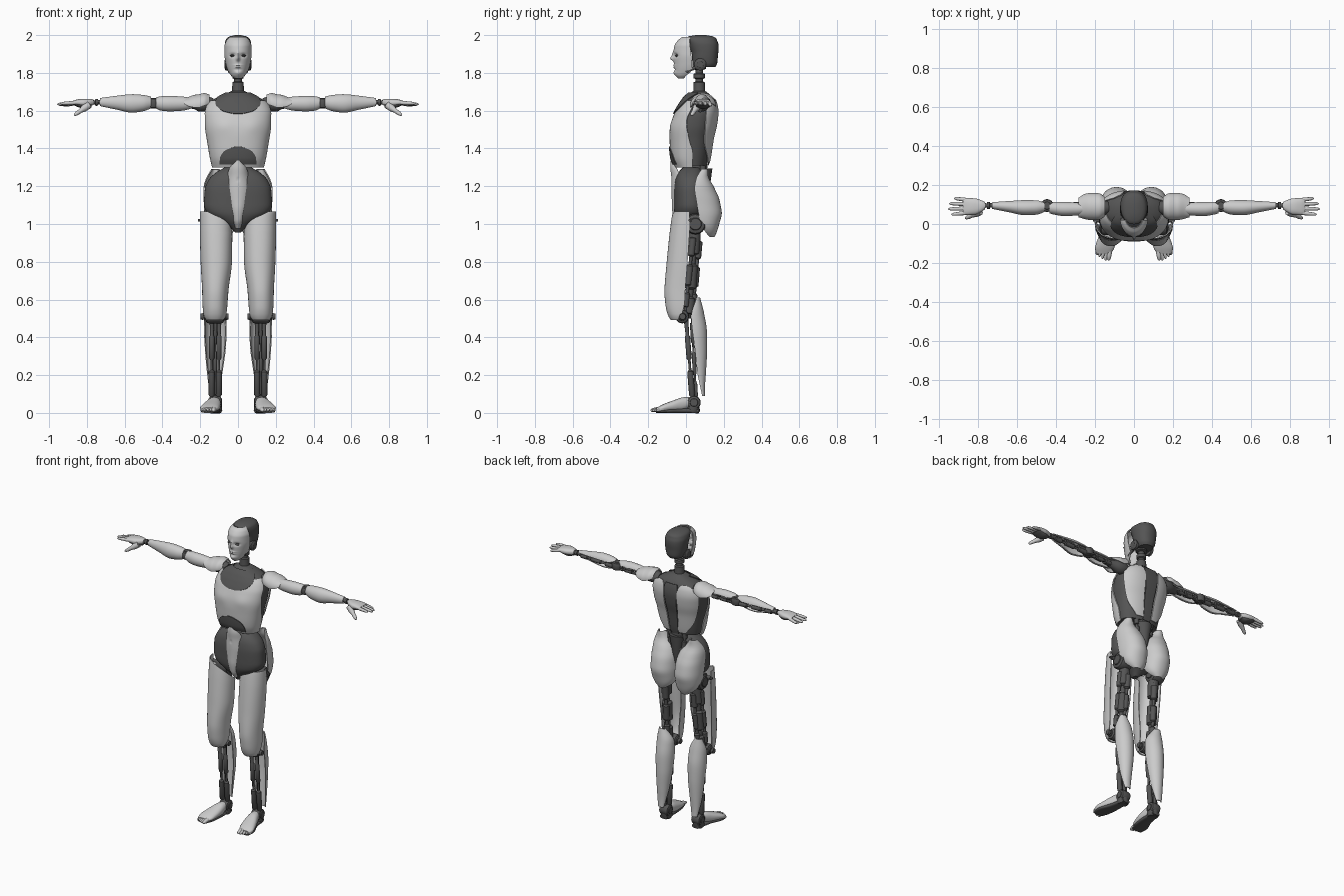
import bpy, bmesh
from math import sin, cos, radians, exp, copysign
from mathutils import Vector

DARK = bpy.data.materials.new("dark_grey")
DARK.diffuse_color = (0.09, 0.09, 0.09, 1)


def finish(name, verts, faces, dark, mirror, thick=0):
    me = bpy.data.meshes.new(name)
    me.from_pydata(verts, [], faces)
    if not thick:
        bm = bmesh.new()
        bm.from_mesh(me)
        bmesh.ops.recalc_face_normals(bm, faces=bm.faces)
        bm.to_mesh(me)
        bm.free()
    ob = bpy.data.objects.new(name, me)
    bpy.context.collection.objects.link(ob)
    if dark:
        me.materials.append(DARK)
    if thick:
        s = ob.modifiers.new("shell", "SOLIDIFY")
        s.thickness, s.offset = thick, -1
    if mirror:
        ob.modifiers.new("pair", "MIRROR").use_mirror_merge = False
    bpy.ops.object.select_all(action='DESELECT')
    ob.select_set(True)
    bpy.context.view_layer.objects.active = ob
    bpy.ops.object.convert(target='MESH')
    bpy.ops.object.shade_smooth_by_angle(angle=radians(40))
    return ob


def at(keys, t):
    """Smooth, overshoot-free interpolation of key rows (t, values...)."""
    i = 0
    while i < len(keys) - 2 and t > keys[i + 1][0]:
        i += 1
    slope = lambda k, c: (keys[k + 1][c] - keys[k][c]) / (keys[k + 1][0] - keys[k][0])

    def tangent(k, c):
        if k == 0 or k == len(keys) - 1:
            return slope(min(k, len(keys) - 2), c)
        a, b = slope(k - 1, c), slope(k, c)
        return 2 * a * b / (a + b) if a * b > 0 else 0
    h = keys[i + 1][0] - keys[i][0]
    u = (t - keys[i][0]) / h
    return [(2*u**3 - 3*u*u + 1) * keys[i][c] + (3*u*u - 2*u**3) * keys[i + 1][c]
            + h * ((u**3 - 2*u*u + u) * tangent(i, c) + (u**3 - u*u) * tangent(i + 1, c))
            for c in range(1, len(keys[0]))]


def skin(name, body, window=None, axis='z', dark=False, mirror=False,
         grow=0, n=28, m=20, p=2, bumps=()):
    """Loft of ellipses (t, centre a, centre b, radius a, radius b); a window (t, angle, angle) cuts a shell."""
    span = window or body
    t0, t1 = span[0][0], span[-1][0]
    cols = n + 1 if window else n
    verts = []
    for i in range(m + 1):
        t = t0 + (t1 - t0) * i / m
        ca, cb, ra, rb = at(body, t)
        a0, a1 = at(window, t) if window else (0, 360)
        for j in range(cols):
            g = radians(a0 + (a1 - a0) * j / n)
            a = ca + (ra + grow) * copysign(abs(cos(g)) ** (2 / p), cos(g))
            b = cb + (rb + grow) * copysign(abs(sin(g)) ** (2 / p), sin(g))
            v = {'z': (a, b, t), 'x': (t, a, b), 'y': (a, t, b)}[axis]
            for bx, bz, sx, sz, d in bumps:
                k = d * exp(-((v[0] - bx) / sx) ** 2 - ((v[2] - bz) / sz) ** 2)
                v = (v[0], v[1] + k, v[2])
            verts.append(v)
    faces = [(i*cols + j, i*cols + (j+1) % cols, (i+1)*cols + (j+1) % cols, (i+1)*cols + j)
             for i in range(m) for j in range(n)]
    if not window:
        faces += [tuple(range(n))[::-1], tuple(range(m * n, m * n + n))]
    return finish(name, verts, faces, dark, mirror, 0.006 if window else 0)


def rod(name, p, q, prof, dark=True, mirror=True, n=16):
    """Turned part along p-q; profile of (fraction, radius)."""
    p, q = Vector(p), Vector(q)
    rot = (q - p).to_track_quat('Z', 'Y')
    verts = [p.lerp(q, f) + rot @ Vector((r * cos(6.28319 * j / n), r * sin(6.28319 * j / n), 0))
             for f, r in prof for j in range(n)]
    k = len(prof)
    faces = [(i*n + j, i*n + (j+1) % n, (i+1)*n + (j+1) % n, (i+1)*n + j)
             for i in range(k - 1) for j in range(n)]
    faces += [tuple(range(n))[::-1], tuple(range((k - 1) * n, k * n))]
    return finish(name, verts, faces, dark, mirror)


def disc(name, c, d, r, mirror=True):
    c, d = Vector(c), Vector(d)
    rod(name, c - d, c + d, [(0, r*.55), (.05, r*.6), (.1, r*.9), (.2, r), (.8, r), (.9, r*.9), (.95, r*.6), (1, r*.55)], mirror=mirror, n=24)


SLEEVE = [(0, .4), (.05, .45), (.06, 1), (.28, 1), (.3, .5), (.4, .5), (.42, .95), (.66, .95), (.68, .5), (.76, .5), (.78, .9), (.94, .9), (.95, .45), (1, .4)]
sleeve = lambda r: [(f, r * s) for f, s in SLEEVE]
FINGER = [(0, .8), (.3, 1), (.6, .9), (.85, .75), (.96, .45), (1, .1)]
finger = lambda r: [(f, r * s) for f, s in FINGER]

# Head: face mask, skull cap, ears
face = [(1.77, 0, -.012, .018, .03), (1.785, 0, .0, .036, .055), (1.81, 0, .025, .053, .085), (1.85, 0, .03, .065, .093),
        (1.9, 0, .03, .072, .096), (1.94, 0, .03, .072, .092), (1.97, 0, .03, .063, .075), (1.99, 0, .03, .045, .05)]
skin("face_mask", face, [(1.77, -180, 0), (1.82, -182, 2), (1.9, -178, -2), (1.99, -170, -10)], n=64, m=64, bumps=[
    (0, 1.875, .009, .012, -.016), (0, 1.895, .007, .018, -.008), (.029, 1.893, .015, .01, .011), (-.029, 1.893, .015, .01, .011),
    (0, 1.84, .02, .004, -.006), (0, 1.829, .017, .004, -.006), (0, 1.8, .02, .012, -.007), (0, 1.816, .02, .006, .003)])
for s in (-1, 1):
    skin("eye", [(1.885, s*.029, -.045, .008, .006), (1.891, s*.029, -.05, .014, .009), (1.897, s*.029, -.045, .008, .006)], dark=True, m=6, n=16)
skin("skull_cap", [(1.83, 0, .1, .045, .055), (1.85, 0, .1, .058, .065), (1.9, 0, .1, .067, .07), (1.95, 0, .092, .07, .08),
                   (1.98, 0, .08, .062, .082), (1.995, 0, .078, .04, .06), (2.0, 0, .078, .015, .025)], dark=True, p=2.3, m=28)
disc("ear_disc", (.058, .075, 1.845), (.014, 0, 0), .032)
rod("jaw_hinge", (.052, .07, 1.84), (.045, .0, 1.805), [(0, .012), (1, .007)])
rod("neck", (0, .07, 1.64), (0, .07, 1.86), [(0, .05), (.1, .036), (.3, .031), (.5, .03), (.52, .02), (.58, .02), (.6, .03), (.7, .03),
                                           (.72, .02), (.8, .02), (.82, .035), (1, .035)], mirror=False, n=24)

# Torso: dark body with light plates over it
torso = [(1.31, 0, .03, .135, .085), (1.35, 0, .025, .145, .1), (1.45, 0, .029, .162, .112), (1.52, 0, .04, .175, .118),
         (1.58, 0, .053, .178, .113), (1.63, 0, .064, .163, .098), (1.665, 0, .07, .125, .08), (1.69, 0, .07, .07, .055), (1.705, 0, .07, .035, .035)]
skin("torso_core", torso, dark=True, grow=-.004, n=48, m=28, p=2.4)
chest = [(1.295, 0, .03, .132, .082)] + torso[1:]
skin("chest_plate", chest, [(1.3, -182, 2), (1.36, -184, 4), (1.45, -176, -4), (1.56, -163, -17), (1.62, -168, -12), (1.655, -170, -10)], grow=.004, n=48, m=30, p=2.4,
     bumps=[(.08, 1.52, .05, .04, -.006), (-.08, 1.52, .05, .04, -.006)])
skin("collar_panel", torso, [(1.585, -95, -85), (1.6, -112, -68), (1.63, -128, -52), (1.66, -142, -38), (1.695, -175, -5)], dark=True, grow=.01, n=32, p=2.4)
skin("abdomen_arch", chest, [(1.315, -128, -52), (1.35, -124, -56), (1.385, -113, -67), (1.41, -93, -87)], dark=True, grow=.009, p=2.4)
skin("back_plate", torso, [(1.325, 62, 81), (1.42, 35, 80), (1.5, 28, 79), (1.6, 22, 78), (1.645, 30, 74), (1.665, 45, 62)], grow=.008, mirror=True, p=2.4)
skin("back_spine_panel", torso, [(1.31, 82, 98), (1.5, 81, 99), (1.66, 76, 104)], dark=True, grow=.005, n=8, p=2.4)
rod("waist_column", (0, .06, 1.2), (0, .06, 1.36), [(0, .06), (.3, .05), (.32, .04), (.5, .045), (.52, .055), (.7, .055), (.72, .04), (1, .04)], mirror=False, n=24)
rod("waist_strut", (.05, .09, 1.22), (.06, .09, 1.36), sleeve(.016))

# Pelvis, belly plate, seat shells
pelvis = [(.955, 0, .01, .015, .02), (.98, 0, .015, .04, .04), (1.02, 0, .02, .105, .07), (1.06, 0, .022, .165, .084), (1.1, 0, .022, .18, .086),
          (1.18, 0, .02, .176, .084), (1.23, 0, .022, .158, .08), (1.27, 0, .025, .12, .068), (1.3, 0, .03, .07, .045)]
skin("pelvis_core", pelvis, dark=True, n=48, m=28, p=2.4)
skin("belly_plate", [(.975, 0, .02, .018, .055), (1.02, 0, .02, .042, .083), (1.1, 0, .02, .068, .095), (1.18, 0, .015, .08, .092),
                     (1.25, 0, -.01, .062, .068), (1.3, 0, -.04, .045, .043), (1.335, 0, -.055, .02, .027)], [(.975, -165, -15), (1.335, -165, -15)],
     bumps=[(0, 1.235, .006, .008, .006)], n=32, m=36)
skin("seat_shell", [(.93, .085, .13, .025, .02), (.955, .085, .11, .06, .052), (1.0, .088, .09, .083, .086), (1.07, .09, .075, .09, .114),
                    (1.13, .092, .065, .09, .112), (1.19, .1, .055, .082, .096), (1.24, .115, .06, .055, .062), (1.29, .12, .085, .022, .03)],
     [(.93, -5, 185), (1.29, -5, 185)], mirror=True, p=2.15)
rod("lower_back_wedge", (0, .1, 1.1), (0, .085, 1.29), [(0, .01), (.4, .03), (1, .055)], mirror=False)
disc("hip_disc", (.13, .05, 1.0), (.05, 0, 0), .055)
rod("hip_pin", (.15, .02, 1.02), (.212, .02, 1.02), [(0, .012), (.8, .012), (.81, .007), (1, .007)])

# Legs: front thigh shell, segmented bones, knee, rear calf shell, pistons
skin("thigh_shell", [(.492, .122, -.03, .045, .05), (.51, .122, -.02, .058, .072), (.56, .122, -.012, .065, .095), (.65, .12, -.01, .07, .104),
                     (.8, .115, .0, .083, .102), (.95, .116, .01, .086, .097), (1.065, .115, .018, .087, .09)],
     [(.492, -175, -5), (.6, -182, 2), (.94, -182, 4), (.98, -155, 4), (1.02, -120, 2), (1.065, -62, 0)], mirror=True, m=36, p=2.2)
rod("thigh_bone", (.115, .048, .98), (.122, .012, .5), sleeve(.033))
rod("thigh_piston", (.105, .07, .93), (.115, .035, .54), sleeve(.02))
rod("thigh_side_piston", (.14, .04, .95), (.145, -.005, .54), sleeve(.018))
disc("knee_disc", (.122, -.02, .51), (.055, 0, 0), .036)
rod("knee_pin", (.05, -.018, .51), (.198, -.018, .51), [(0, .016), (.1, .018), (.11, .01), (.89, .01), (.9, .018), (1, .016)])
skin("calf_shell", [(.09, .125, .088, .02, .012), (.13, .125, .08, .028, .02), (.22, .123, .064, .042, .042), (.35, .12, .052, .056, .06),
                    (.44, .12, .045, .06, .065), (.53, .122, .04, .056, .055), (.61, .135, .055, .025, .02)],
     [(.09, -10, 190), (.3, -5, 185), (.5, -12, 192), (.61, 0, 180)], mirror=True, m=28)
for x in (.1, .138):
    rod("shin_piston", (x, .0, .5), (x + .002, .035, .06), [(0, .013), (.2, .009), (.22, .014), (.48, .014), (.5, .007), (.62, .007), (.64, .016), (.92, .016), (.94, .009), (1, .009)])
rod("shin_rear_piston", (.12, .03, .5), (.122, .055, .06), sleeve(.011))

# Feet
disc("ankle_disc", (.12, .042, .055), (.036, 0, 0), .036)
rod("heel", (.12, .035, .0), (.12, .042, .06), [(0, .03), (.2, .037), (1, .03)])
skin("foot_shell", [(-.155, .156, .018, .036, .01), (-.12, .15, .026, .05, .02), (-.07, .138, .036, .046, .029), (-.02, .127, .046, .036, .036),
                    (.015, .122, .055, .027, .028)], axis='y', mirror=True, p=2.3)
skin("sole", [(-.16, .156, .007, .036, .007), (-.11, .149, .009, .047, .009), (-.03, .13, .012, .036, .012), (.07, .12, .012, .026, .012)], axis='y', dark=True, mirror=True, p=3)
for i in range(5):
    x, tip, r = .125 + i * .0155, (-.188, -.188, -.18, -.17, -.158)[i], (.013, .0095, .009, .0085, .008)[i]
    rod("toe", (x, tip + .055, .022), (x + .006, tip, .012), finger(r), dark=False, n=12)

# Arms: shoulder cap, top-front arm shells, inner rods, elbow, wrist
skin("shoulder_cap", [(.15, .09, 1.64, .05, .045), (.18, .09, 1.635, .068, .058), (.22, .09, 1.625, .07, .06), (.255, .09, 1.625, .064, .05), (.285, .085, 1.635, .05, .03)],
     [(.15, 5, 185), (.2, -5, 190), (.285, 10, 180)], axis='x', mirror=True)
rod("shoulder_joint", (.13, .085, 1.635), (.27, .08, 1.638), [(0, .03), (.2, .04), (.55, .042), (.7, .03), (1, .022)], n=24)
skin("upper_arm_shell", [(.245, .08, 1.638, .026, .03), (.29, .078, 1.637, .034, .037), (.36, .078, 1.637, .037, .041), (.41, .082, 1.638, .034, .038), (.435, .085, 1.64, .03, .03)],
     [(.245, 60, 240), (.3, 20, 262), (.4, 20, 262), (.435, 40, 250)], axis='x', mirror=True)
rod("upper_arm_bone", (.25, .082, 1.638), (.45, .092, 1.64), sleeve(.021))
rod("upper_arm_piston", (.26, .1, 1.625), (.44, .1, 1.625), sleeve(.012))
disc("elbow_disc", (.447, .095, 1.64), (0, 0, .028), .033)
skin("forearm_shell", [(.46, .09, 1.642, .028, .032), (.5, .086, 1.64, .038, .043), (.56, .085, 1.638, .04, .049), (.64, .09, 1.642, .03, .037), (.73, .096, 1.645, .018, .022)],
     [(.46, 50, 245), (.5, 20, 262), (.66, 20, 262), (.73, 30, 250)], axis='x', mirror=True)
for y, z in ((.092, 1.65), (.1, 1.628)):
    rod("forearm_rod", (.45, y, z), (.73, y, .5 * z + .8225), sleeve(.015))
rod("wrist", (.71, .096, 1.645), (.785, .095, 1.643), [(0, .012), (.4, .012), (.42, .018), (.6, .018), (.62, .011), (1, .014)])

# Hands
skin("hand_shell", [(.765, .095, 1.645, .018, .014), (.785, .092, 1.643, .03, .02), (.82, .09, 1.642, .042, .021), (.86, .09, 1.643, .043, .014), (.878, .09, 1.643, .036, .008)],
     axis='x', mirror=True, p=2.4)
skin("palm_pad", [(.775, .09, 1.628, .02, .01), (.81, .088, 1.625, .034, .016), (.85, .088, 1.632, .036, .012), (.87, .09, 1.636, .03, .006)], axis='x', dark=True, mirror=True)
for i, (y, tip) in enumerate(((.058, .94), (.08, .957), (.102, .95), (.123, .925))):
    rod("finger", (.852, y, 1.642), (tip, y + (i - 1.5) * .006, 1.638 - .004 * i), finger(.0105), dark=False, n=12)
rod("thumb", (.79, .065, 1.63), (.868, .028, 1.575), [(0, .02), (.3, .019), (.55, .012), (.8, .011), (.95, .007), (1, .002)], dark=False, n=12)
